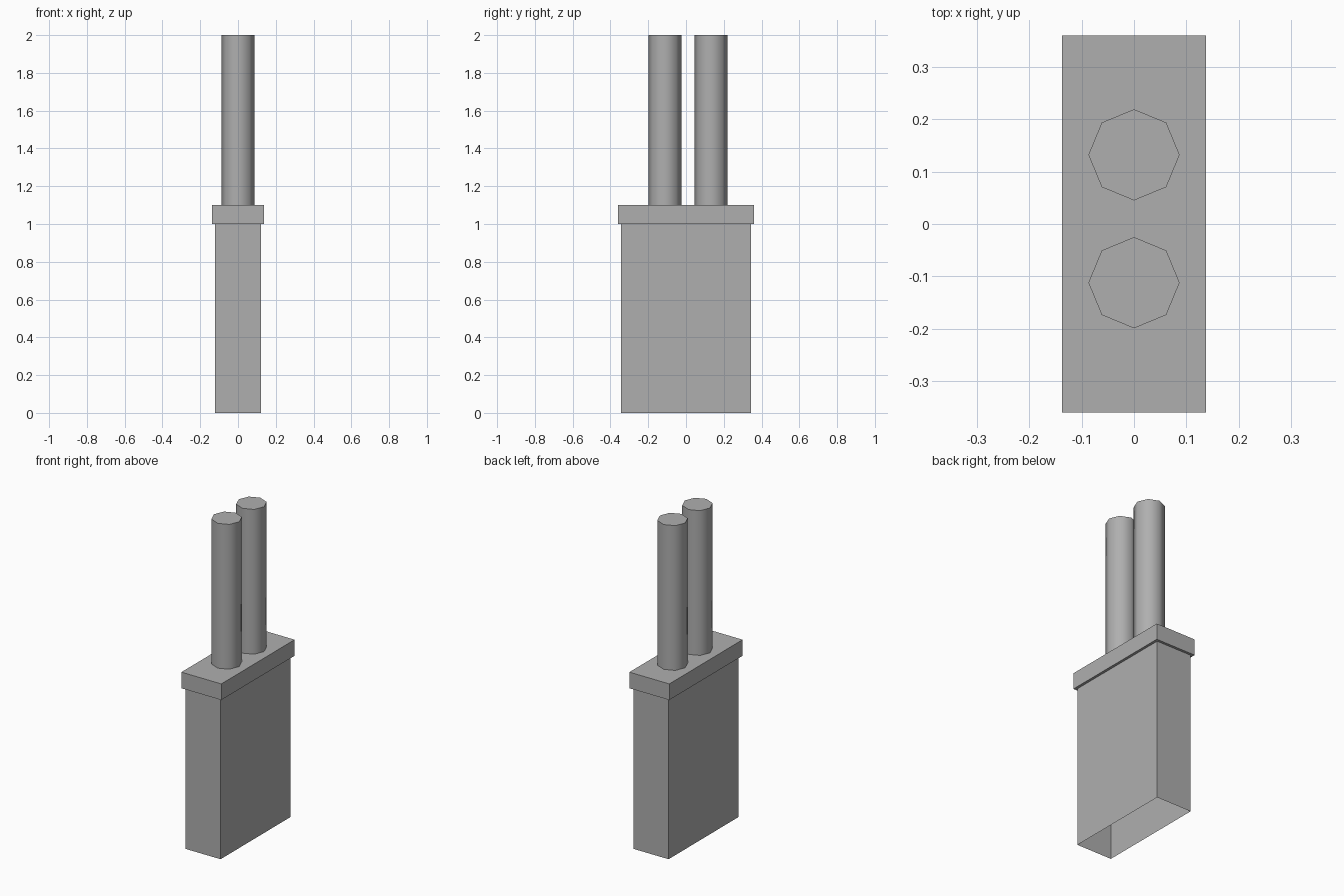
import bpy, bmesh, math

if "Cube" in bpy.data.objects:
    bpy.data.objects.remove(bpy.data.objects["Cube"])

# Dark grey shared by all parts
grey = bpy.data.materials.new("dark_grey")
grey.diffuse_color = (0.43, 0.43, 0.43, 1)
grey.use_nodes = True
grey.node_tree.nodes["Principled BSDF"].inputs["Base Color"].default_value = grey.diffuse_color

def finish(bm, name):
    bmesh.ops.recalc_face_normals(bm, faces=bm.faces)
    mesh = bpy.data.meshes.new(name)
    bm.to_mesh(mesh)
    bm.free()
    obj = bpy.data.objects.new(name, mesh)
    bpy.context.collection.objects.link(obj)
    obj.data.materials.append(grey)
    return obj

def rect_ring(bm, hx, hy, z):
    return [bm.verts.new((sx * hx, sy * hy, z))
            for sx, sy in ((-1, -1), (1, -1), (1, 1), (-1, 1))]

# Chimney stack: hollow shell open at the bottom, stepping out to a wider cap
bm = bmesh.new()
profile = [(0.121, 0.344, 0), (0.121, 0.344, 1.0),
           (0.137, 0.36, 1.0), (0.137, 0.36, 1.10)]
rings = [rect_ring(bm, *p) for p in profile]
for a, b in zip(rings, rings[1:]):
    for i in range(4):
        j = (i + 1) % 4
        bm.faces.new((a[i], a[j], b[j], b[i]))
bm.faces.new(rings[-1])
stack = finish(bm, "chimney_stack")
# the shell is open, so make sure its normals face outward
if stack.data.polygons[-1].normal.z < 0:
    stack.data.flip_normals()

# Pots: two closed eight-sided tubes standing on the cap
for name, y in (("front_pot", -0.112), ("back_pot", 0.132)):
    bpy.ops.mesh.primitive_cylinder_add(vertices=8, radius=0.087, depth=0.9,
                                        location=(0, y, 1.55))
    pot = bpy.context.object
    pot.name = name
    pot.data.materials.append(grey)
    bpy.ops.object.shade_smooth_by_angle(angle=math.radians(50))
